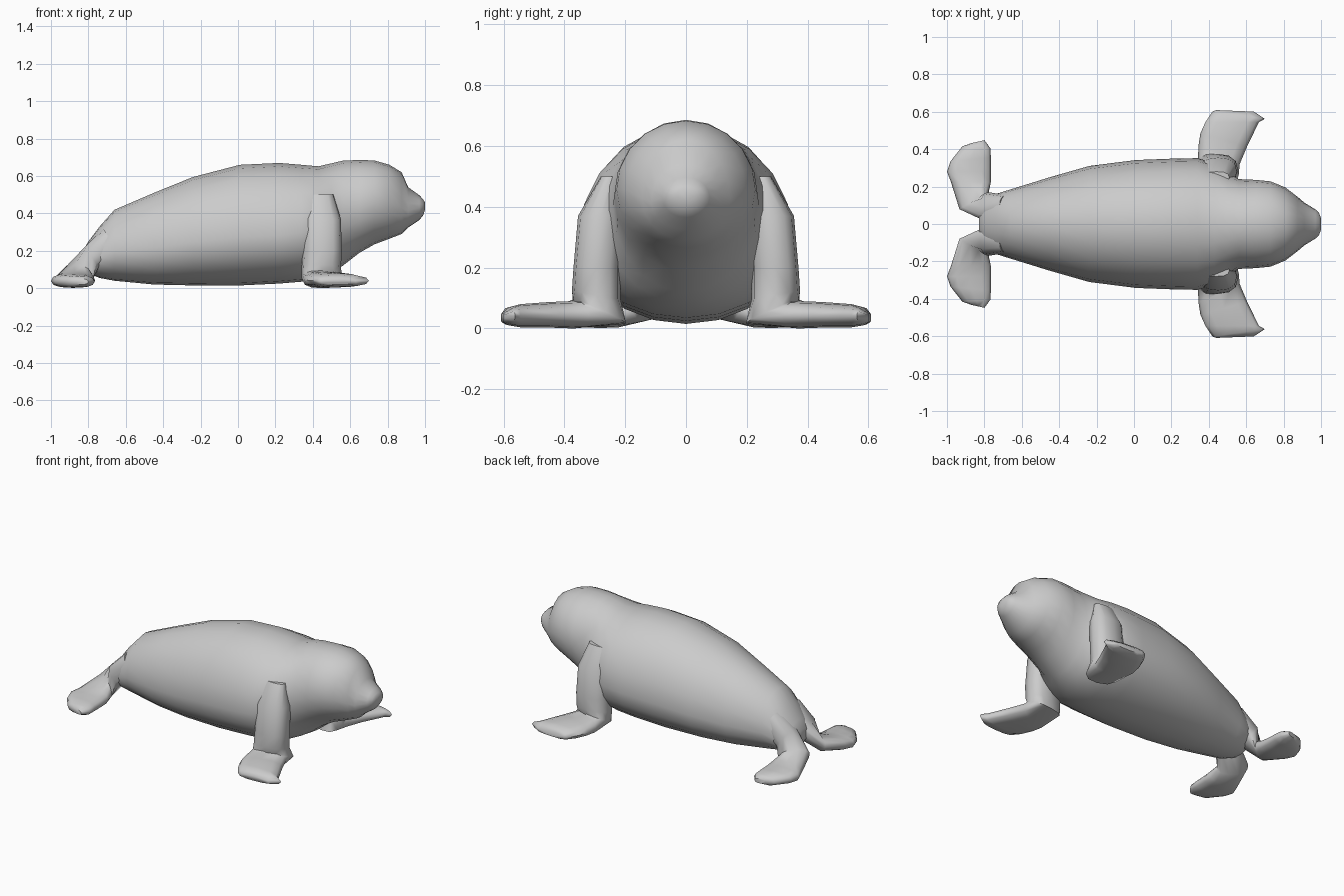
import bpy, bmesh, math
from mathutils import Vector

skin = bpy.data.materials.new("grey skin")
skin.diffuse_color = (0.6, 0.6, 0.6, 1)


def loft(name, rings, mirror=False):
    """Skin a closed tube through a list of point rings."""
    bm = bmesh.new()
    loops = [[bm.verts.new(p) for p in ring] for ring in rings]
    n = len(loops[0])
    for a, b in zip(loops, loops[1:]):
        for i in range(n):
            j = (i + 1) % n
            bm.faces.new((a[i], a[j], b[j], b[i]))
    bm.faces.new(loops[0])
    bm.faces.new(loops[-1])
    bmesh.ops.recalc_face_normals(bm, faces=bm.faces)
    me = bpy.data.meshes.new(name)
    bm.to_mesh(me)
    bm.free()
    me.materials.append(skin)
    ob = bpy.data.objects.new(name, me)
    bpy.context.collection.objects.link(ob)
    if mirror:
        mod = ob.modifiers.new("mirror", 'MIRROR')
        mod.use_axis = (False, True, False)
    bpy.ops.object.select_all(action='DESELECT')
    ob.select_set(True)
    bpy.context.view_layer.objects.active = ob
    bpy.ops.object.shade_smooth_by_angle(angle=math.radians(60))
    return ob


def egg(x, low, high, half, mid, n=20):
    """Upright body ring, widest at height low + mid * (high - low)."""
    zc = low + mid * (high - low)
    pts = []
    for i in range(n):
        t = math.tau * i / n
        s = math.sin(t)
        pts.append((x, half * math.cos(t), zc + s * (high - zc if s > 0 else zc - low)))
    return pts


def oval(c, u, v, n=12):
    """Ring around c with half axes u and v, slightly squared."""
    c, u, v = Vector(c), Vector(u), Vector(v)
    sq = lambda k: math.copysign(abs(k) ** 0.8, k)
    return [c + u * sq(math.cos(math.tau * i / n)) + v * sq(math.sin(math.tau * i / n))
            for i in range(n)]


# Body, head and muzzle: x, bottom, top, half width, height of widest point
loft("body", [egg(*r) for r in [
    (-0.83, 0.12, 0.20, 0.06, 0.5),
    (-0.80, 0.08, 0.25, 0.12, 0.45),
    (-0.74, 0.055, 0.33, 0.16, 0.42),
    (-0.66, 0.04, 0.42, 0.185, 0.42),
    (-0.45, 0.02, 0.51, 0.25, 0.40),
    (-0.24, 0.015, 0.595, 0.31, 0.40),
    (0.01, 0.015, 0.66, 0.342, 0.40),
    (0.22, 0.025, 0.67, 0.35, 0.40),
    (0.34, 0.035, 0.66, 0.352, 0.42),
    (0.43, 0.055, 0.652, 0.325, 0.45),
    (0.50, 0.085, 0.668, 0.275, 0.48),
    (0.56, 0.12, 0.682, 0.24, 0.50),
    (0.65, 0.19, 0.686, 0.236, 0.50),
    (0.73, 0.235, 0.683, 0.228, 0.50),
    (0.81, 0.265, 0.66, 0.195, 0.48),
    (0.875, 0.29, 0.62, 0.145, 0.42),
    (0.91, 0.325, 0.54, 0.115, 0.42),
    (0.97, 0.365, 0.497, 0.078, 0.50),
    (0.99, 0.39, 0.475, 0.058, 0.55),
    (1.00, 0.42, 0.46, 0.03, 0.5),
]])

# Front legs drop from the shoulder, then turn outwards into flat flippers
loft("front_flippers", [oval(*r) for r in [
    ((0.44, 0.25, 0.50), (0.07, 0, 0), (0, 0.03, 0)),
    ((0.45, 0.28, 0.37), (0.10, 0, 0), (0, 0.075, 0)),
    ((0.45, 0.293, 0.20), (0.105, 0, 0), (0, 0.077, 0)),
    ((0.445, 0.295, 0.11), (0.105, 0, 0), (0, 0.08, 0.015)),
    ((0.45, 0.285, 0.055), (0.11, -0.02, 0), (0, 0.085, 0.04)),
    ((0.455, 0.37, 0.045), (0.11, -0.05, 0), (0, 0, 0.045)),
    ((0.48, 0.45, 0.045), (0.125, -0.035, 0), (0, 0, 0.042)),
    ((0.525, 0.545, 0.042), (0.143, 0, 0), (0, 0, 0.038)),
    ((0.56, 0.582, 0.04), (0.14, -0.02, 0), (0, 0, 0.03)),
    ((0.54, 0.605, 0.035), (0.10, -0.004, 0), (0, 0, 0.015)),
]], mirror=True)

# Hind flippers slope down from the rump and fan out sideways
loft("hind_flippers", [oval(*r) for r in [
    ((-0.68, 0.085, 0.25), (0, 0.07, 0), (-0.04, 0, 0.07)),
    ((-0.78, 0.09, 0.165), (0, 0.08, 0), (-0.04, 0, 0.055)),
    ((-0.855, 0.125, 0.075), (0.075, 0.045, 0), (-0.02, -0.01, 0.05)),
    ((-0.872, 0.225, 0.045), (0.107, 0, 0), (0, 0, 0.042)),
    ((-0.882, 0.28, 0.04), (0.118, 0, 0), (0, 0, 0.038)),
    ((-0.873, 0.345, 0.038), (0.108, 0.01, 0), (0, 0, 0.035)),
    ((-0.843, 0.41, 0.036), (0.075, -0.005, 0), (0, 0, 0.03)),
    ((-0.835, 0.44, 0.035), (0.035, 0.008, 0), (0, 0, 0.015)),
]], mirror=True)
